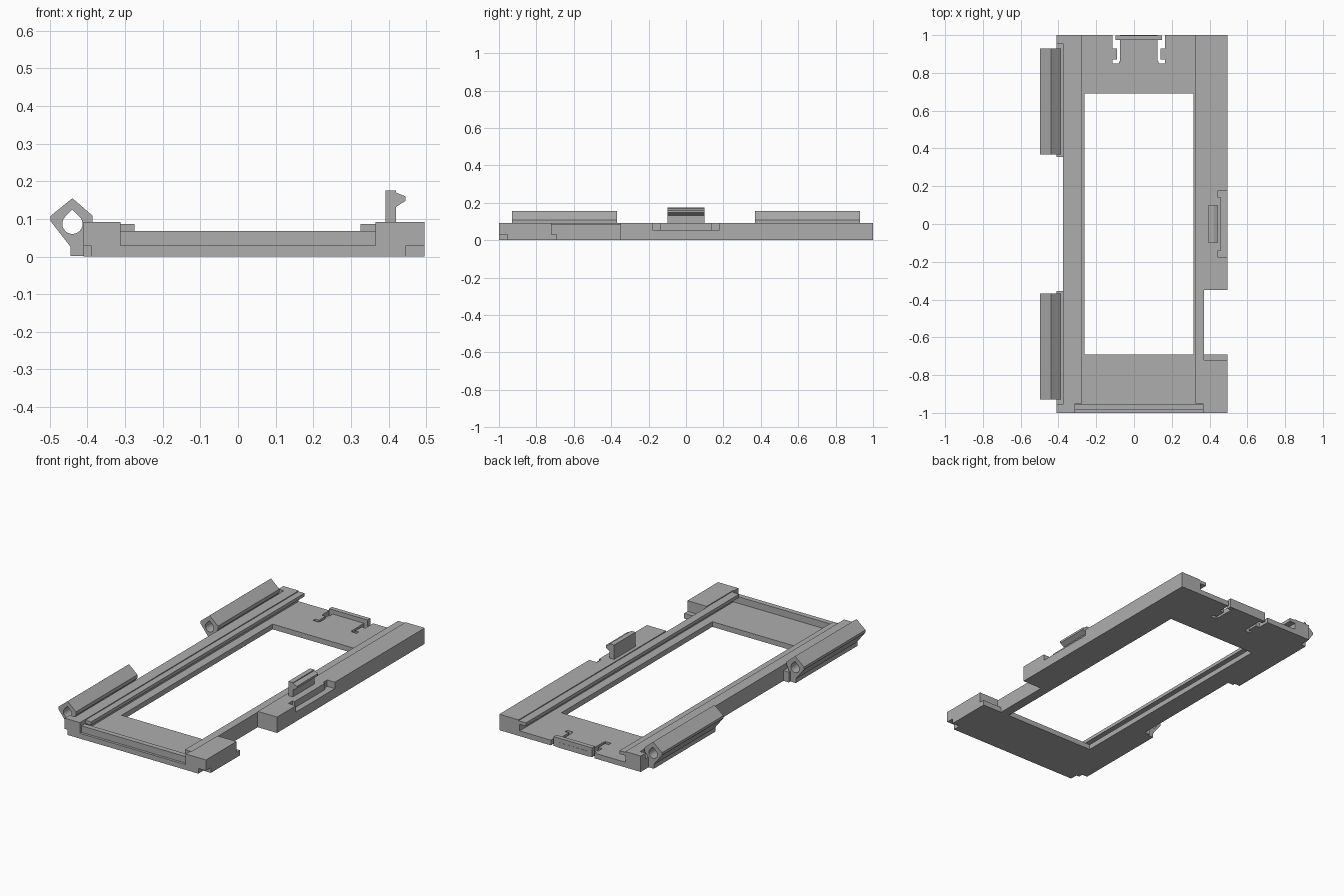
import bpy, bmesh
from math import sin, cos, radians

cube = bpy.data.objects.get("Cube")
if cube:
    bpy.data.objects.remove(cube, do_unlink=True)

grey = bpy.data.materials.new("plain_grey")
grey.use_nodes = True
grey.diffuse_color = (0.42, 0.42, 0.42, 1)
grey.node_tree.nodes["Principled BSDF"].inputs["Base Color"].default_value = (0.42, 0.42, 0.42, 1)


def prism(name, profile, y0, y1):
    """Extrude an x-z profile from y0 to y1."""
    bm = bmesh.new()
    base = bm.faces.new([bm.verts.new((x, y0, z)) for x, z in profile])
    new = bmesh.ops.extrude_face_region(bm, geom=[base])["geom"]
    verts = [g for g in new if isinstance(g, bmesh.types.BMVert)]
    bmesh.ops.translate(bm, verts=verts, vec=(0, y1 - y0, 0))
    bmesh.ops.recalc_face_normals(bm, faces=bm.faces[:])
    mesh = bpy.data.meshes.new(name)
    bm.to_mesh(mesh)
    bm.free()
    mesh.materials.append(grey)
    obj = bpy.data.objects.new(name, mesh)
    bpy.context.scene.collection.objects.link(obj)
    return obj


def box(name, x0, x1, y0, y1, z0, z1):
    return prism(name, [(x0, z0), (x1, z0), (x1, z1), (x0, z1)], y0, y1)


def cut(obj, cutter):
    mod = obj.modifiers.new("cut", "BOOLEAN")
    mod.operation = "DIFFERENCE"
    mod.solver = "EXACT"
    mod.object = cutter
    bpy.context.view_layer.objects.active = obj
    bpy.ops.object.modifier_apply(modifier=mod.name)
    bpy.data.objects.remove(cutter, do_unlink=True)


def cut_box(obj, *size):
    cut(obj, box("cutter", *size))


TOP, FLOOR, LIP = 0.092, 0.03, 0.068
LEFT, RIGHT = -0.312, 0.365

# Tray frame with the undercut channel between its rails
frame = box("tray_frame", -0.41, 0.495, -1, 1, 0, TOP)
cut(frame, prism("cutter", [
    (LEFT, FLOOR), (RIGHT, FLOOR), (RIGHT, LIP), (0.325, LIP),
    (0.325, 0.2), (-0.275, 0.2), (-0.275, LIP), (LEFT, LIP)], -0.955, 1.1))
cut_box(frame, -0.262, 0.315, -0.69, 0.69, -0.1, 0.2)

# Front wall: stepped back and lowered
cut_box(frame, LEFT, RIGHT, -1.1, -0.985, FLOOR, 0.2)
cut_box(frame, LEFT, RIGHT, -0.99, -0.95, LIP, 0.2)

# Lower rail lips
cut_box(frame, LEFT, -0.27, -0.96, 1.1, 0.087, 0.2)
cut_box(frame, 0.32, 0.372, -0.96, 1.1, 0.087, 0.2)

# Undercuts at the front corners
cut_box(frame, -0.6, -0.39, -1.1, -0.955, -0.1, FLOOR)
cut_box(frame, 0.447, 0.6, -1.1, -0.955, -0.1, FLOOR)

# Side opening with a low step
cut_box(frame, 0.371, 0.6, -0.69, -0.35, -0.1, 0.2)
cut_box(frame, 0.371, 0.6, -0.72, -0.6, FLOOR, 0.2)

# Recess on the hinge side, with clearance beside the hinges
cut_box(frame, -0.6, -0.375, -0.355, 0.355, -0.1, 0.2)
for s in (-1, 1):
    y0, y1 = sorted((s * 0.3, s * 0.955))
    cut_box(frame, -0.6, -0.375, y0, y1, 0.06, 0.2)

# Latch pocket on the outer side
cut_box(frame, 0.46, 0.6, -0.16, 0.16, 0.055, 0.2)
for s in (-1, 1):
    y0, y1 = sorted((s * 0.14, s * 0.178))
    cut_box(frame, 0.446, 0.6, y0, y1, 0.055, 0.2)

# Relief slots beside the back clip, mirrored about its centre
CLIP_X = 0.025
for s in (-1, 1):
    for a, b, y0, y1 in ((0.1, 0.14, 0.93, 1.1), (0.1, 0.115, 0.86, 0.95),
                         (0.105, 0.14, 0.85, 0.87)):
        x0, x1 = sorted((CLIP_X + s * a, CLIP_X + s * b))
        cut_box(frame, x0, x1, y0, y1, -0.1, 0.2)

# Back clip head
box("back_clip", CLIP_X - 0.123, CLIP_X + 0.123, 0.973, 0.999, 0.001, 0.055)

# Hinge barrels with a teardrop bore
barrel = [(-0.44, 0.155), (-0.498, 0.108), (-0.498, 0.094), (-0.445, 0.026),
          (-0.445, 0.001), (-0.4, 0.001), (-0.4, 0.07), (-0.386, 0.088),
          (-0.386, 0.108)]
bore = [(-0.44, 0.125)] + [
    (-0.44 + 0.027 * cos(radians(a)), 0.087 + 0.027 * sin(radians(a)))
    for a in range(45, -226, -15)]
for name, y0, y1 in (("front_hinge", -0.93, -0.368), ("back_hinge", 0.368, 0.93)):
    hinge = prism(name, barrel, y0, y1)
    cut(hinge, prism("cutter", bore, y0 - 0.1, y1 + 0.1))

# Side latch with its catch
prism("side_latch", [(0.392, 0.08), (0.42, 0.08), (0.42, 0.132), (0.445, 0.148),
                     (0.445, 0.16), (0.42, 0.17), (0.42, 0.175), (0.392, 0.175)],
      -0.098, 0.098)
